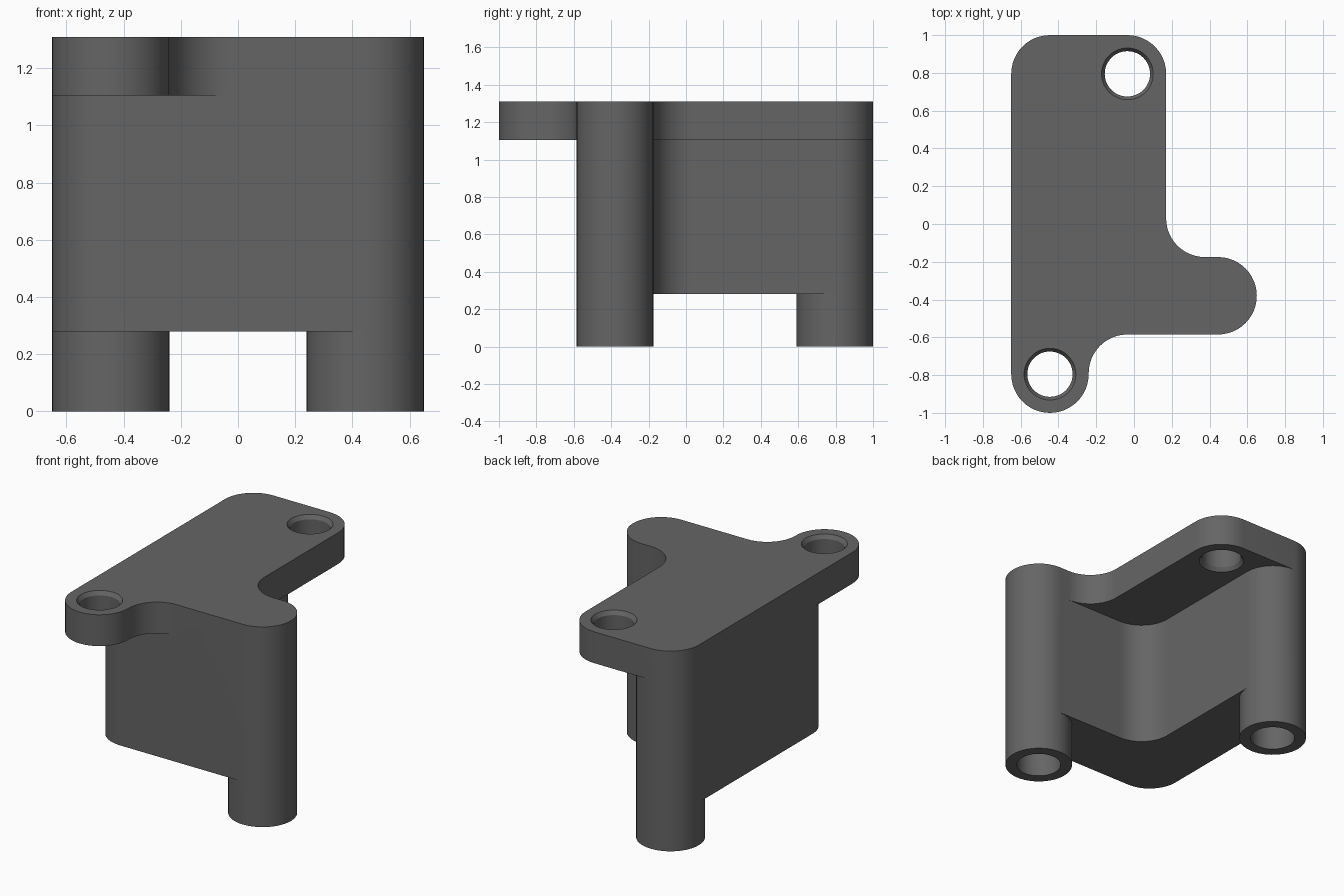
import bpy, bmesh, math
from mathutils import Vector

if "Cube" in bpy.data.objects:
    bpy.data.objects.remove(bpy.data.objects["Cube"])

R = 0.205                                  # radius of every rounded corner
TOP, PLATE_Z, BODY_Z = 1.31, 1.105, 0.28   # main levels

gray = bpy.data.materials.new("dark_gray")
gray.diffuse_color = (0.13, 0.13, 0.13, 1)
gray.use_nodes = True
gray.node_tree.nodes["Principled BSDF"].inputs["Base Color"].default_value = gray.diffuse_color


def rounded(corners, steps=12):
    """Round every right-angled corner of an outline by R."""
    pts = []
    n = len(corners)
    for i in range(n):
        p = Vector(corners[i])
        a = (Vector(corners[i - 1]) - p).normalized()
        b = (Vector(corners[(i + 1) % n]) - p).normalized()
        c = p + (a + b) * R
        for k in range(steps + 1):
            t = math.pi / 2 * k / steps
            q = c - b * R * math.cos(t) - a * R * math.sin(t)
            q = (round(q.x, 5), round(q.y, 5))
            if not pts or (Vector(q) - Vector(pts[-1])).length > 1e-4:
                pts.append(q)
    if (Vector(pts[0]) - Vector(pts[-1])).length < 1e-4:
        pts.pop()
    return pts


def loft(name, rings):
    """Closed solid through a stack of equal-sized point rings."""
    bm = bmesh.new()
    loops = [[bm.verts.new(p) for p in ring] for ring in rings]
    for lo, hi in zip(loops, loops[1:]):
        for i in range(len(lo)):
            j = (i + 1) % len(lo)
            bm.faces.new((lo[i], lo[j], hi[j], hi[i]))
    bm.faces.new(loops[0][::-1])
    bm.faces.new(loops[-1])
    bmesh.ops.recalc_face_normals(bm, faces=bm.faces)
    mesh = bpy.data.meshes.new(name)
    bm.to_mesh(mesh)
    bm.free()
    mesh.materials.append(gray)
    obj = bpy.data.objects.new(name, mesh)
    bpy.context.collection.objects.link(obj)
    return obj


def prism(name, corners, z0, z1):
    pts = rounded(corners)
    return loft(name, [[(x, y, z) for x, y in pts] for z in (z0, z1)])


def turned(name, x, y, profile, n=48):
    """Round cutter from (radius, height) pairs."""
    ang = [2 * math.pi * i / n for i in range(n)]
    return loft(name, [[(x + r * math.cos(a), y + r * math.sin(a), z) for a in ang]
                       for r, z in profile])


def combine(obj, other, operation):
    mod = obj.modifiers.new(operation.lower(), 'BOOLEAN')
    mod.operation, mod.solver, mod.object = operation, 'EXACT', other
    bpy.context.view_layer.objects.active = obj
    bpy.ops.object.modifier_apply(modifier=mod.name)
    bpy.data.objects.remove(other)


# Top plate with two mounting lugs
bracket = prism("bracket", [(-.65, -1), (-.24, -1), (-.24, -.585), (.65, -.585),
                            (.65, -.175), (.17, -.175), (.17, 1), (-.65, 1)],
                PLATE_Z, TOP)

# L-shaped body under the plate
body = prism("body", [(-.65, -.585), (.65, -.585), (.65, -.175),
                      (-.24, -.175), (-.24, 1), (-.65, 1)], BODY_Z, PLATE_Z)
combine(bracket, body, 'UNION')

# Round legs at both ends of the body
for x0, y0 in ((.24, -.585), (-.65, .59)):
    x1, y1 = round(x0 + .41, 3), round(y0 + .41, 3)
    leg = prism("leg", [(x0, y0), (x1, y0), (x1, y1), (x0, y1)], 0, BODY_Z)
    combine(bracket, leg, 'UNION')

# Chamfered through holes in the plate lugs
for x, y in ((-.445, -.795), (-.035, .795)):
    hole = turned("screw_hole", x, y, [
        (.171, PLATE_Z - .05), (.12, PLATE_Z + .025),
        (.12, TOP - .025), (.171, TOP + .05)])
    combine(bracket, hole, 'DIFFERENCE')

# Blind bores in the legs
for x, y in ((.445, -.38), (-.445, .795)):
    bore = turned("leg_bore", x, y, [(.135, -.1), (.135, .5)])
    combine(bracket, bore, 'DIFFERENCE')

# Smooth rounded walls, sharp rims
bpy.ops.object.select_all(action='DESELECT')
bracket.select_set(True)
bpy.context.view_layer.objects.active = bracket
bpy.ops.object.shade_smooth_by_angle(angle=math.radians(30))
